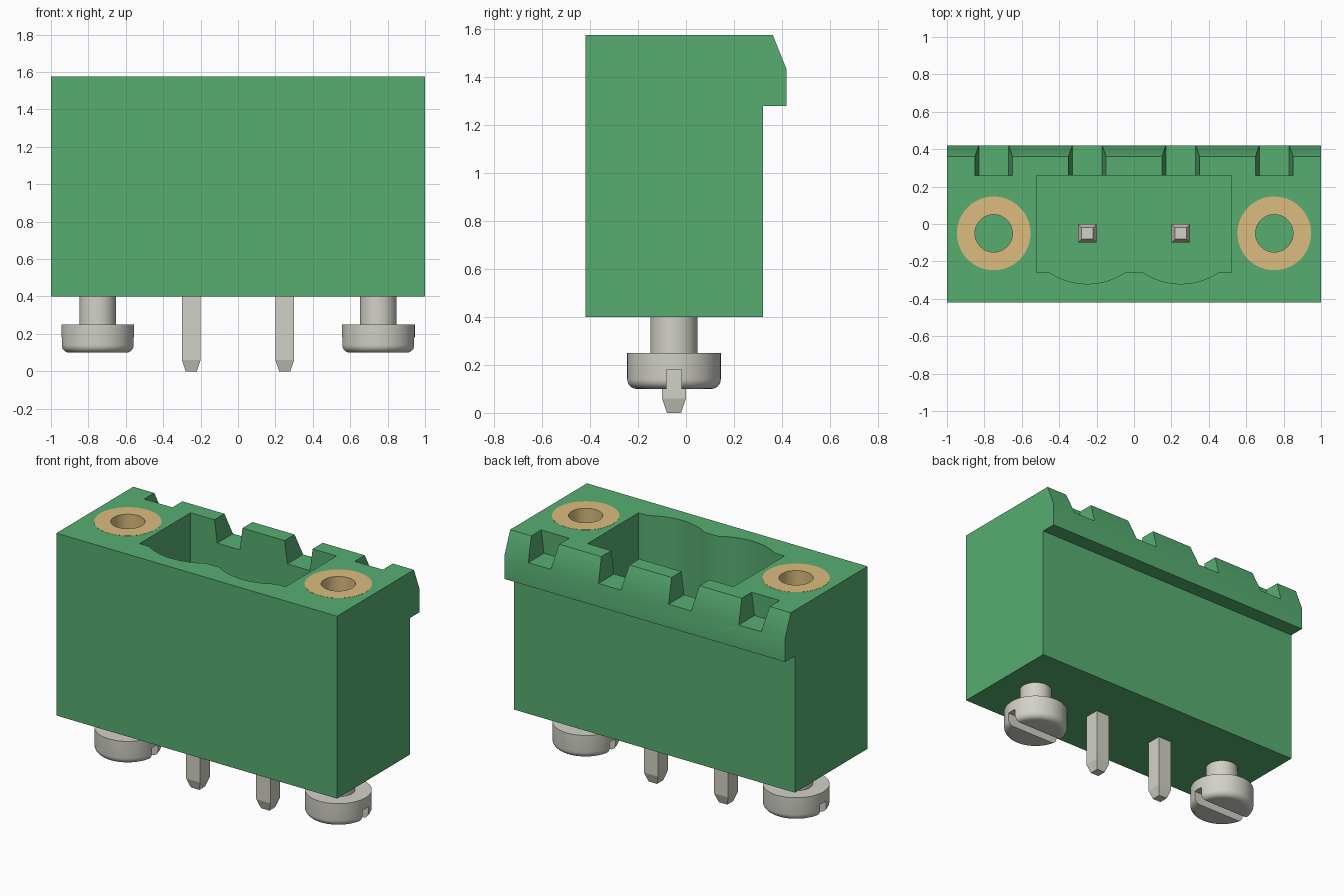
import bpy, bmesh, math

cube = bpy.data.objects.get("Cube")
if cube:
    bpy.data.objects.remove(cube, do_unlink=True)


def material(name, srgb):
    col = [((c + 0.055) / 1.055) ** 2.4 for c in srgb] + [1.0]
    m = bpy.data.materials.new(name)
    m.use_nodes = True
    m.diffuse_color = col
    m.node_tree.nodes["Principled BSDF"].inputs["Base Color"].default_value = col
    return m


GREEN = material("green plastic", (0.340, 0.680, 0.445))
METAL = material("tin grey metal", (0.824, 0.820, 0.781))
GOLD = material("brass", (0.859, 0.738, 0.496))
AXIS_Y = -0.05          # row of pins and screws
TOP = 1.575


def finish(name, bm, mat):
    bmesh.ops.recalc_face_normals(bm, faces=bm.faces)
    me = bpy.data.meshes.new(name)
    bm.to_mesh(me)
    bm.free()
    me.materials.append(mat)
    ob = bpy.data.objects.new(name, me)
    bpy.context.collection.objects.link(ob)
    return ob


def prism(name, points, offset, mat):
    """Extrude a closed 3D outline along an offset vector."""
    bm = bmesh.new()
    face = bm.faces.new([bm.verts.new(p) for p in points])
    new = bmesh.ops.extrude_face_region(bm, geom=[face])["geom"]
    verts = [g for g in new if isinstance(g, bmesh.types.BMVert)]
    bmesh.ops.translate(bm, vec=offset, verts=verts)
    return finish(name, bm, mat)


def box(name, x0, x1, y0, y1, z0, z1, mat):
    pts = [(x0, y0, z0), (x1, y0, z0), (x1, y1, z0), (x0, y1, z0)]
    return prism(name, pts, (0, 0, z1 - z0), mat)


def lathe(name, profile, x, mat, closed=False, steps=64):
    """Revolve (radius, z) points about a vertical axis at x."""
    bm = bmesh.new()
    vs = [bm.verts.new((x + r, AXIS_Y, z)) for r, z in profile]
    for a, b in zip(vs, vs[1:]):
        bm.edges.new((a, b))
    if closed:
        bm.edges.new((vs[-1], vs[0]))
    bmesh.ops.spin(bm, geom=bm.verts[:] + bm.edges[:], cent=(x, AXIS_Y, 0),
                   axis=(0, 0, 1), angle=2 * math.pi, steps=steps)
    bmesh.ops.remove_doubles(bm, verts=bm.verts, dist=1e-5)
    return finish(name, bm, mat)


def select(ob):
    bpy.ops.object.select_all(action='DESELECT')
    ob.select_set(True)
    bpy.context.view_layer.objects.active = ob


def cut(ob, cutter):
    cutter.hide_render = True
    mod = ob.modifiers.new("cut", 'BOOLEAN')
    mod.operation = 'DIFFERENCE'
    mod.solver = 'EXACT'
    mod.object = cutter
    select(ob)
    bpy.ops.object.modifier_apply(modifier=mod.name)
    bpy.data.objects.remove(cutter, do_unlink=True)


def smooth(ob):
    select(ob)
    bpy.ops.object.shade_smooth_by_angle(angle=math.radians(35))


# Housing: side profile with a chamfered overhanging lip at the back
side = [(-0.42, 0.4), (0.32, 0.4), (0.32, 1.28), (0.42, 1.28),
        (0.42, 1.43), (0.362, TOP), (-0.42, TOP)]
housing = prism("housing", [(-1, y, z) for y, z in side], (2, 0, 0), GREEN)

# Plug cavity with two shallow arcs in its front wall
FLOOR = 0.68
outline = [(-0.52, 0.26), (-0.52, -0.26)]
radius, half = 0.363, math.asin(0.2 / 0.363)
for cx in (-0.25, 0.25):
    for i in range(17):
        a = -half + 2 * half * i / 16
        outline.append((cx + radius * math.sin(a),
                        -0.26 - radius * (math.cos(a) - math.cos(half))))
outline += [(0.52, -0.26), (0.52, 0.26)]
cut(housing, prism("cavity_cutter", [(x, y, FLOOR) for x, y in outline],
                   (0, 0, 1.2), GREEN))

# Tapered notches in the back lip
for cx in (-0.75, -0.25, 0.25, 0.75):
    w = 0.08 + 0.02 * (1.8 - 1.43) / (TOP - 1.43)
    notch = [(cx - 0.08, 1.43), (cx + 0.08, 1.43), (cx + w, 1.8), (cx - w, 1.8)]
    y0 = 0.26 if abs(cx) > 0.5 else 0.2
    cut(housing, prism("notch_cutter", [(x, y0, z) for x, z in notch],
                       (0, 0.5 - y0, 0), GREEN))

for label, s in (("right", -1), ("left", 1)):
    x = 0.75 * s
    # Threaded insert sitting flush in its socket
    zb = 0.95
    cut(housing, lathe("socket_cutter", [(0, zb), (0.197, zb), (0.197, 1.8), (0, 1.8)],
                       x, GREEN))
    insert = lathe(label + "_insert", [(0.1, zb), (0.197, zb), (0.197, TOP + 0.001),
                                       (0.1, TOP + 0.001)], x, GOLD, closed=True)
    smooth(insert)

    # Slotted screw with a rounded head edge
    prof = [(0, 0.1)]
    for i in range(7):
        a = math.pi / 2 * i / 6
        prof.append((0.155 + 0.04 * math.sin(a), 0.14 - 0.04 * math.cos(a)))
    prof += [(0.195, 0.25), (0.098, 0.25), (0.098, 0.42), (0, 0.42)]
    screw = lathe(label + "_screw", prof, x, METAL)
    cut(screw, box("slot_cutter", x - 0.3, x + 0.3, AXIS_Y - 0.031, AXIS_Y + 0.031,
                   0.0, 0.18, METAL))
    smooth(screw)

    # Square contact pin with tapered ends
    bm = bmesh.new()
    rings = []
    for h, z in ((0.03, 0), (0.05, 0.06), (0.05, 1.14), (0.03, 1.2)):
        rings.append([bm.verts.new((0.25 * s + dx * h, AXIS_Y + dy * h, z))
                      for dx, dy in ((-1, -1), (1, -1), (1, 1), (-1, 1))])
    for lo, hi in zip(rings, rings[1:]):
        for i in range(4):
            j = (i + 1) % 4
            bm.faces.new((lo[i], lo[j], hi[j], hi[i]))
    bm.faces.new(rings[0])
    bm.faces.new(rings[-1])
    finish(label + "_pin", bm, METAL)
smooth(housing)
